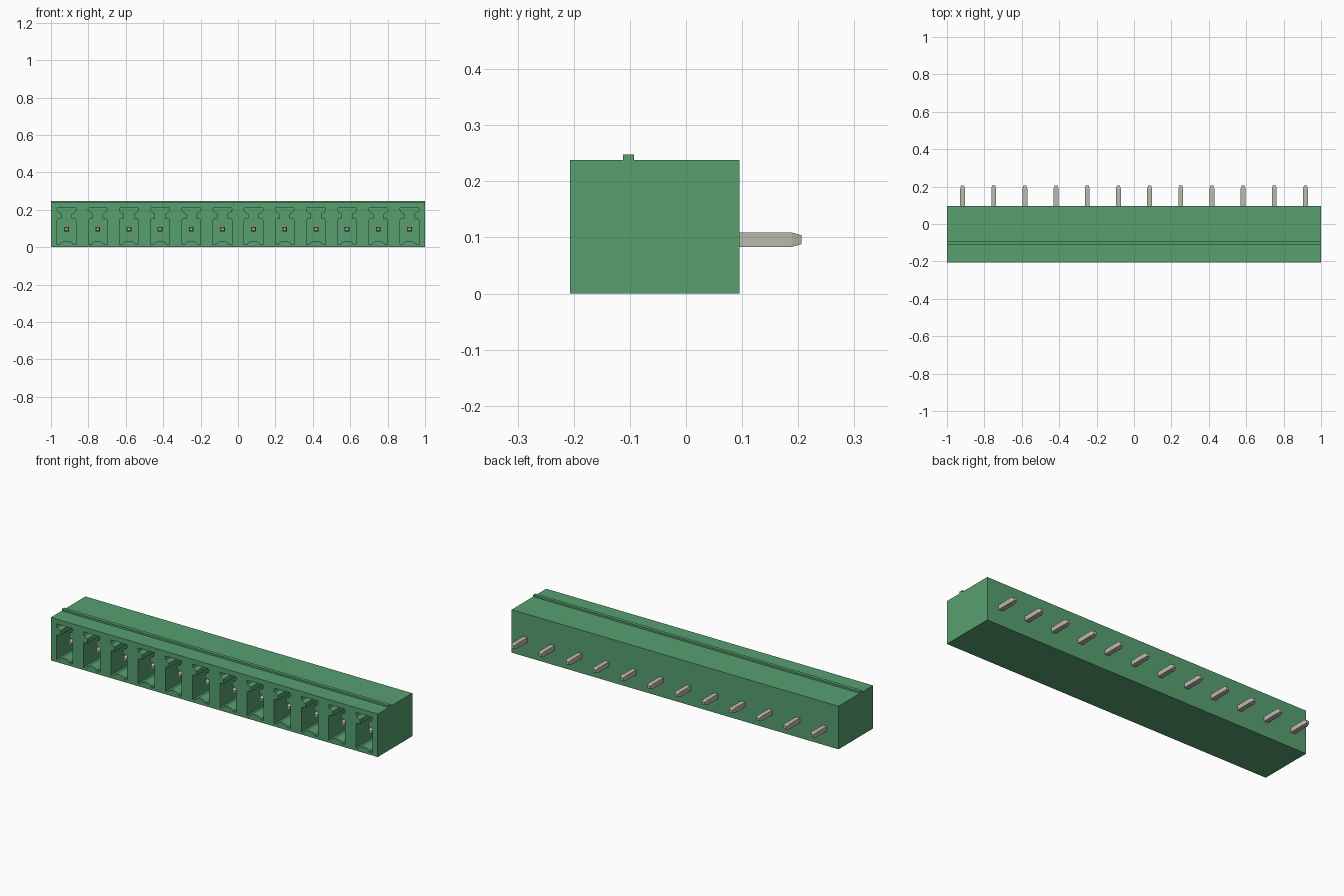
import bpy, bmesh
from math import sin, cos, pi
from mathutils import Vector

if "Cube" in bpy.data.objects:
    bpy.data.objects.remove(bpy.data.objects["Cube"])

POLES = 12
PITCH = 2 / POLES
FRONT, BACK, HEIGHT = -0.207, 0.095, 0.238
PIN_Z, PIN_HALF = 0.096, 0.013


def material(name, rgb):
    mat = bpy.data.materials.new(name)
    mat.use_nodes = True
    color = (*rgb, 1)
    mat.diffuse_color = color
    mat.node_tree.nodes["Principled BSDF"].inputs["Base Color"].default_value = color
    return mat


def finish(bm, name, mat):
    bmesh.ops.recalc_face_normals(bm, faces=bm.faces)
    mesh = bpy.data.meshes.new(name)
    bm.to_mesh(mesh)
    bm.free()
    mesh.materials.append(mat)
    obj = bpy.data.objects.new(name, mesh)
    bpy.context.collection.objects.link(obj)
    return obj


def extrude(bm, points, offset):
    face = bm.faces.new([bm.verts.new(p) for p in points])
    result = bmesh.ops.extrude_face_region(bm, geom=[face], use_keep_orig=True)
    moved = [v for v in result["geom"] if isinstance(v, bmesh.types.BMVert)]
    bmesh.ops.translate(bm, verts=moved, vec=Vector(offset))


green = material("housing green", (0.095, 0.35, 0.16))
metal = material("pin metal", (0.50, 0.48, 0.42))
centers = [-1 + PITCH * (i + 0.5) for i in range(POLES)]

# Housing with its key rib, swept along the length
rib_front, rib_back, rib_top = -0.112, -0.093, 0.248
section = [(FRONT, 0), (BACK, 0), (BACK, HEIGHT), (rib_back, HEIGHT),
           (rib_back, rib_top), (rib_front, rib_top), (rib_front, HEIGHT), (FRONT, HEIGHT)]
bm = bmesh.new()
extrude(bm, [(-1, y, z) for y, z in section], (2, 0, 0))
housing = finish(bm, "housing", green)

# Socket outline: arched floor, square chamber, neck and flared keyway
side = [(0.05, 0.015), (0.05, 0.145), (0.044, 0.153), (0.026, 0.153),
        (0.026, 0.178), (0.046, 0.19), (0.052, 0.205), (0.047, 0.211)]
arch = [(0.034 * cos(a), 0.015 + 0.018 * sin(a)) for a in [pi - pi * i / 8 for i in range(9)]]
outline = arch + side + [(-x, z) for x, z in reversed(side)]
bm = bmesh.new()
for cx in centers:
    extrude(bm, [(cx + x, FRONT - 0.02, z) for x, z in outline], (0, 0.28, 0))
cutter = finish(bm, "socket_cutter", green)
cutter.hide_render = True

cut = housing.modifiers.new("sockets", "BOOLEAN")
cut.operation = "DIFFERENCE"
cut.solver = "EXACT"
cut.object = cutter
bpy.context.view_layer.objects.active = housing
bpy.ops.object.modifier_apply(modifier=cut.name)
bpy.data.objects.remove(cutter)

# Square contact pins with tapered tips at both ends
stations = [(-0.155, 0.6), (-0.137, 1), (0.188, 1), (0.206, 0.6)]
corners = [(-1, -1), (1, -1), (1, 1), (-1, 1)]
for number, cx in enumerate(centers, 1):
    bm = bmesh.new()
    rings = [[bm.verts.new((cx + u * PIN_HALF * s, y, PIN_Z + v * PIN_HALF * s))
              for u, v in corners] for y, s in stations]
    for a, b in zip(rings, rings[1:]):
        for k in range(4):
            n = (k + 1) % 4
            bm.faces.new((a[k], a[n], b[n], b[k]))
    bm.faces.new(rings[0])
    bm.faces.new(rings[-1])
    finish(bm, f"contact_pin_{number}", metal)
